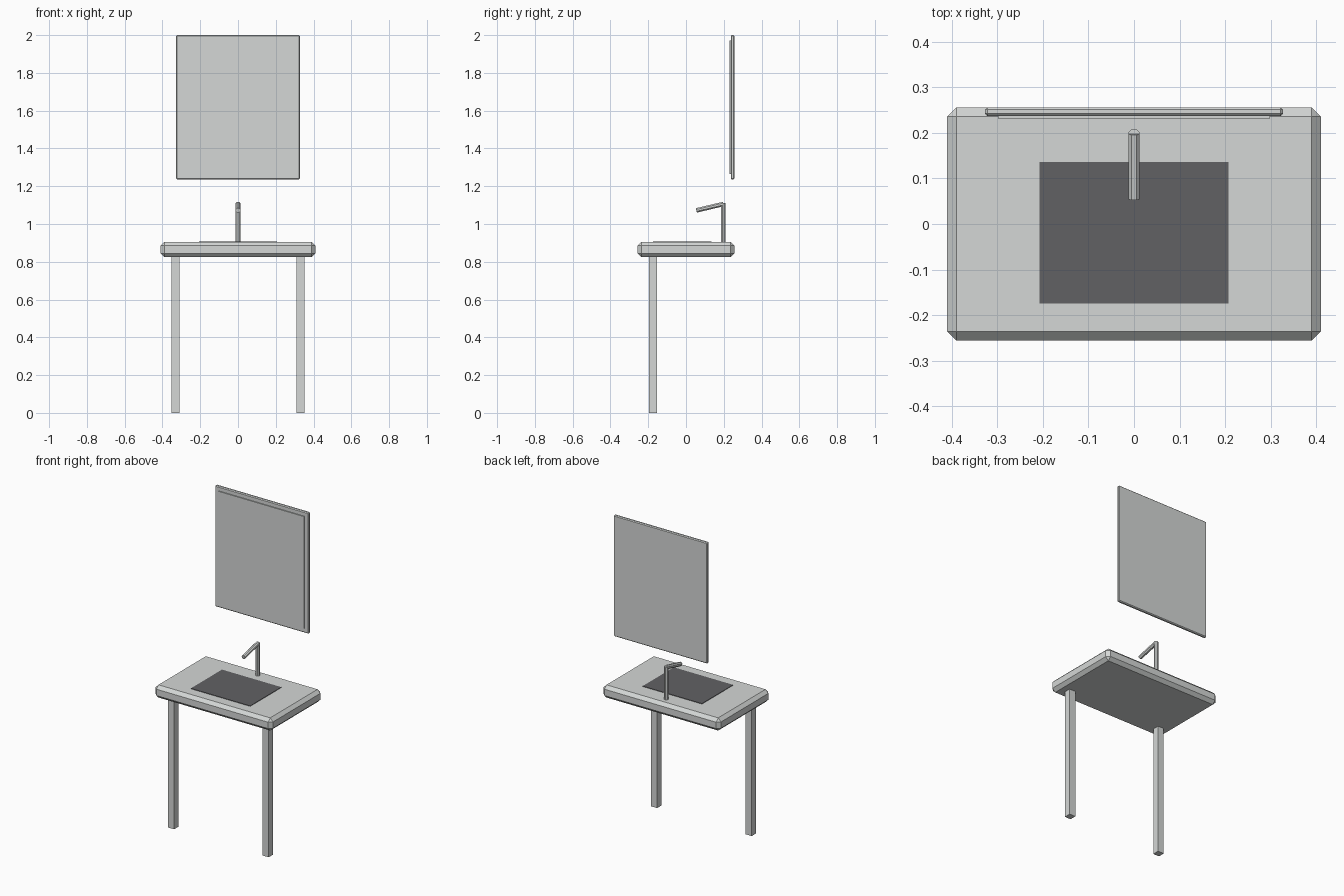
import bpy, bmesh, math
from mathutils import Matrix, Vector

if "Cube" in bpy.data.objects:
    bpy.data.objects.remove(bpy.data.objects["Cube"])


def material(name, rgb):
    m = bpy.data.materials.new(name)
    m.diffuse_color = (*rgb, 1)
    m.use_nodes = True
    m.node_tree.nodes["Principled BSDF"].inputs["Base Color"].default_value = m.diffuse_color
    return m


PALE = material("pale_grey", (0.66, 0.68, 0.67))
DARK = material("dark_grey", (0.12, 0.12, 0.127))


def finish(name, bm, mat):
    bmesh.ops.recalc_face_normals(bm, faces=bm.faces)
    me = bpy.data.meshes.new(name)
    bm.to_mesh(me)
    bm.free()
    me.materials.append(mat)
    ob = bpy.data.objects.new(name, me)
    bpy.context.collection.objects.link(ob)
    return ob


def box(name, lo, hi, mat=PALE, chamfer=0):
    """Box between two corners, optionally with one-segment chamfers."""
    lo, hi = Vector(lo), Vector(hi)
    bm = bmesh.new()
    bmesh.ops.create_cube(bm, size=1, matrix=Matrix.Translation((lo + hi) / 2) @ Matrix.Diagonal((*(hi - lo), 1)))
    if chamfer:
        bmesh.ops.bevel(bm, geom=bm.edges[:], offset=chamfer, segments=1, affect='EDGES')
    return finish(name, bm, mat)


def tube(name, start, end, radius, mat=PALE):
    """Eight-sided rod between two points, flats facing the axes."""
    start, end = Vector(start), Vector(end)
    d = end - start
    turn = d.to_track_quat('Z', 'Y').to_matrix().to_4x4()
    bm = bmesh.new()
    bmesh.ops.create_cone(bm, cap_ends=True, segments=8, radius1=radius, radius2=radius, depth=d.length,
                          matrix=Matrix.Translation((start + end) / 2) @ turn @ Matrix.Rotation(math.pi / 8, 4, 'Z'))
    return finish(name, bm, mat)


# washstand top with inset basin plate
box("countertop", (-0.41, -0.256, 0.825), (0.41, 0.256, 0.905), chamfer=0.02)
box("basin", (-0.207, -0.174, 0.9), (0.207, 0.136, 0.908), DARK)

# two front legs
for side, x in (("left", -0.33), ("right", 0.33)):
    box(f"{side}_leg", (x - 0.021, -0.196, 0), (x + 0.021, -0.154, 0.828))

# tap
tube("tap_post", (0, 0.197, 0.9), (0, 0.197, 1.11), 0.013)
tube("tap_spout", (0, 0.198, 1.106), (0, 0.055, 1.072), 0.013)

# wall mirror
box("mirror_frame", (-0.327, 0.237, 1.236), (0.327, 0.256, 2.0), chamfer=0.005)
box("mirror_glass", (-0.299, 0.231, 1.266), (0.299, 0.24, 1.972))
